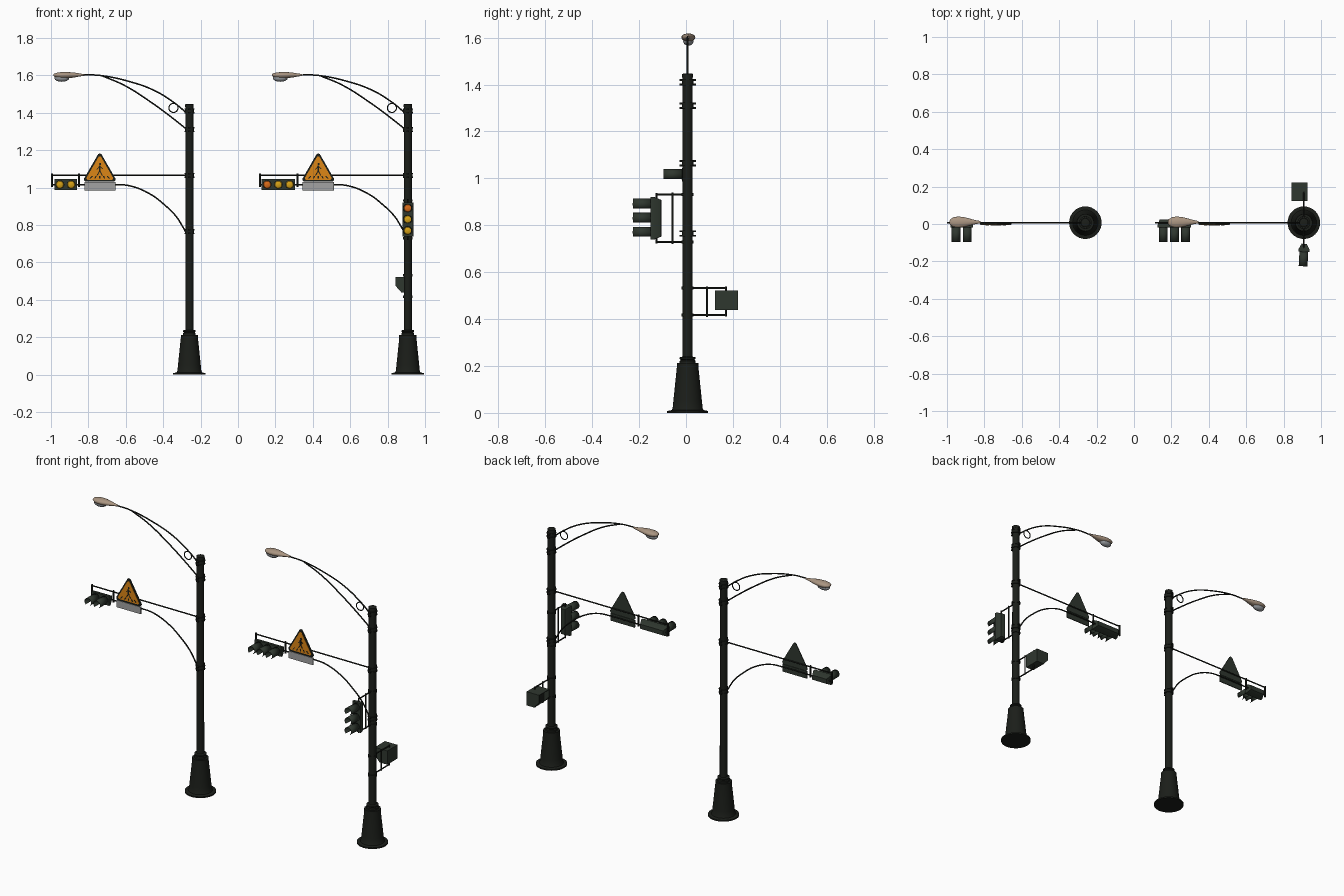
import bpy, bmesh, math
from mathutils import Vector, Matrix

if "Cube" in bpy.data.objects:
    bpy.data.objects.remove(bpy.data.objects["Cube"])

def mat(name, c):
    m = bpy.data.materials.new(name)
    m.diffuse_color = (*c, 1)
    m.use_nodes = True
    m.node_tree.nodes["Principled BSDF"].inputs["Base Color"].default_value = m.diffuse_color
    return m

DARK = mat("dark_paint", (0.011, 0.013, 0.010))
GREEN = mat("signal_paint", (0.028, 0.038, 0.028))
TAN = mat("lamp_shell", (0.40, 0.30, 0.22))
GLASS = mat("glass", (0.32, 0.34, 0.36))
ORANGE = mat("sign_orange", (0.72, 0.24, 0.008))
YELLOW = mat("yellow_light", (0.68, 0.36, 0.008))
RED = mat("orange_light", (0.70, 0.15, 0.01))
GREY = mat("panel_grey", (0.36, 0.36, 0.36))
CY = 0.007  # pole axis in y

def finish(name, bm, m, smooth=True):
    bmesh.ops.recalc_face_normals(bm, faces=bm.faces)
    me = bpy.data.meshes.new(name)
    bm.to_mesh(me)
    bm.free()
    ob = bpy.data.objects.new(name, me)
    bpy.context.collection.objects.link(ob)
    me.materials.append(m)
    if smooth:
        bpy.ops.object.select_all(action='DESELECT')
        ob.select_set(True)
        bpy.context.view_layer.objects.active = ob
        bpy.ops.object.shade_smooth_by_angle(angle=math.radians(35))
    return ob

def loft(name, rings, m):
    bm = bmesh.new()
    vs = [[bm.verts.new(p) for p in r] for r in rings]
    n = len(vs[0])
    for a, b in zip(vs, vs[1:]):
        for i in range(n):
            bm.faces.new((a[i], a[(i + 1) % n], b[(i + 1) % n], b[i]))
    bm.faces.new(vs[0])
    bm.faces.new(vs[-1])
    return finish(name, bm, m)

def lathe(name, prof, x, y, m, n=24):
    ang = [2 * math.pi * i / n for i in range(n)]
    return loft(name, [[(x + r * math.cos(a), y + r * math.sin(a), z) for a in ang] for r, z in prof], m)

def box(name, lo, hi, m):
    bm = bmesh.new()
    bmesh.ops.create_cube(bm, size=1)
    lo, hi = Vector(lo), Vector(hi)
    for v in bm.verts:
        v.co = Vector([(lo[i] + hi[i]) / 2 + v.co[i] * (hi[i] - lo[i]) for i in range(3)])
    return finish(name, bm, m, False)

def prism(name, pts, y0, y1, m):
    return loft(name, [[(x, y, z) for x, z in pts] for y in (y0, y1)], m)

def tube(name, pts, r=0.004, m=DARK, cyclic=False):
    cu = bpy.data.curves.new(name, 'CURVE')
    cu.dimensions = '3D'
    cu.bevel_depth, cu.bevel_resolution, cu.use_fill_caps, cu.resolution_u = r, 2, True, 8
    s = cu.splines.new('BEZIER')
    s.bezier_points.add(len(pts) - 1)
    for p, co in zip(s.bezier_points, pts):
        p.co = co
        p.handle_left_type = p.handle_right_type = 'AUTO'
    s.use_cyclic_u = cyclic
    ob = bpy.data.objects.new(name, cu)
    bpy.context.collection.objects.link(ob)
    cu.materials.append(m)
    bpy.ops.object.select_all(action='DESELECT')
    ob.select_set(True)
    bpy.context.view_layer.objects.active = ob
    bpy.ops.object.convert(target='MESH')

def disc(cx, cz, r, n=20):
    return [(cx + r * math.cos(2 * math.pi * i / n), cz + r * math.sin(2 * math.pi * i / n)) for i in range(n)]

def rounded(cx, cz, R, r):
    # upright triangle with rounded corners
    pts = []
    for k in range(3):
        a = math.radians(90 + 120 * k)
        for j in range(-3, 4):
            b = a + math.radians(20 * j)
            pts.append((cx + R * math.cos(a) + r * math.cos(b), cz + R * math.sin(a) + r * math.sin(b)))
    return pts

def clamp(x, z, half=0.013):
    # band around the pole with bolted lugs front and back
    prof = [(0.023, z - half), (0.027, z - half), (0.027, z - half / 2), (0.0245, z - half / 2),
            (0.0245, z + half / 2), (0.027, z + half / 2), (0.027, z + half), (0.023, z + half)]
    lathe("pole_clamp", prof, x, CY, DARK)
    for s in (-1, 1):
        zc = z + s * half * 0.75
        box("clamp_lug", (x - 0.007, CY - 0.035, zc - 0.004), (x + 0.007, CY + 0.035, zc + 0.004), DARK)

def signal(center, lights, horizontal, turn=0):
    # row of lights facing -y; center lies on the front face of the housing
    n, sp = len(lights), 0.06
    h = n * sp / 2
    M = Matrix.Translation(center) @ Matrix.Rotation(turn, 4, 'Z')
    def P(u, y, w):
        return M @ Vector((-w, y, u) if horizontal else (u, y, w))
    rings = [[P(u * a, y, w * b) for u, w in ((-1, -1), (1, -1), (1, 1), (-1, 1))]
             for y, a, b in ((0, 0.029, h), (0.014, 0.029, h), (0.043, 0.014, h - 0.012))]
    loft("signal_housing", rings, GREEN)
    for k, m in enumerate(lights):
        c = P(0, 0, h - sp * (k + 0.5))
        R = M.to_3x3()
        ring = lambda r, y: [c + R @ Vector((px, y, pz)) for px, pz in disc(0, 0, r)]
        loft("signal_lens", [ring(0.0205, 0), ring(0.018, -0.005), ring(0.009, -0.009)], m)
        # open visor, gap at the bottom
        bm = bmesh.new()
        prev = None
        for i in range(19):
            a = math.radians(-50 + 280 * i / 18)
            pair = [bm.verts.new(c + R @ Vector((0.0225 * math.cos(a), y, 0.0225 * math.sin(a)))) for y in (0, -0.077)]
            if prev:
                bm.faces.new((prev[0], pair[0], pair[1], prev[1]))
            prev = pair
        ob = finish("signal_visor", bm, GREEN)
        sol = ob.modifiers.new("thickness", 'SOLIDIFY')
        sol.thickness, sol.offset = 0.002, 0

def lamp(x):
    ang = [2 * math.pi * i / 20 for i in range(20)]
    rings = []
    for sx, w, t, b in ((-0.727, 0.006, 0.003, 0.004), (-0.722, 0.016, 0.008, 0.009), (-0.705, 0.026, 0.013, 0.016),
                        (-0.68, 0.030, 0.016, 0.019), (-0.65, 0.027, 0.016, 0.018), (-0.615, 0.018, 0.013, 0.013),
                        (-0.585, 0.010, 0.008, 0.007), (-0.562, 0.006, 0.005, 0.005)):
        rings.append([(x + sx, CY + 0.003 + w * math.cos(a), 1.602 + (t if math.sin(a) > 0 else b) * math.sin(a)) for a in ang])
    loft("lamp_head", rings, TAN)
    bm = bmesh.new()
    bmesh.ops.create_uvsphere(bm, u_segments=20, v_segments=12, radius=1,
        matrix=Matrix.Translation((x - 0.682, CY + 0.003, 1.586)) @ Matrix.Diagonal((0.04, 0.022, 0.020, 1)))
    finish("lamp_glass", bm, GLASS)

def sign(x):
    prism("sign_plate", rounded(x, 1.086, 0.084, 0.012), -0.003, 0.002, GREEN)
    prism("sign_border", rounded(x, 1.086, 0.082, 0.012), -0.004, -0.003, DARK)
    prism("sign_face", rounded(x, 1.086, 0.072, 0.009), -0.006, -0.004, ORANGE)
    box("sign_panel_back", (x - 0.083, -0.002, 0.985), (x + 0.083, 0.002, 1.03), GREEN)
    box("sign_panel", (x - 0.082, -0.005, 0.986), (x + 0.082, -0.002, 1.029), GREY)
    # walking figure over crossing stripes
    prism("figure_head", disc(x + 0.002, 1.126, 0.006, 12), -0.007, -0.006, DARK)
    limbs = [(0, 1.118, 0, 1.088, 0.005), (0, 1.09, -0.014, 1.066, 0.003), (0, 1.09, 0.013, 1.066, 0.003),
             (0, 1.115, -0.015, 1.098, 0.0025), (0, 1.115, 0.015, 1.1, 0.0025)]
    limbs += [(i * 0.02, 1.062, i * 0.026, 1.048, 0.0035) for i in (-2, -1, 0, 1, 2)]
    for x0, z0, x1, z1, w in limbs:
        prism("figure_bar", [(x + x0 - w, z0), (x + x0 + w, z0), (x + x1 + w, z1), (x + x1 - w, z1)], -0.007, -0.006, DARK)

def street_pole(x, end, lights):
    # base and shaft
    lathe("pole_base", [(0.087, 0), (0.087, 0.008), (0.068, 0.012), (0.064, 0.02), (0.061, 0.05), (0.046, 0.195),
                        (0.046, 0.212), (0.034, 0.212), (0.034, 0.222), (0.029, 0.226), (0.034, 0.23),
                        (0.034, 0.237), (0.021, 0.24)], x, CY, DARK, 32)
    lathe("pole_shaft", [(0.0215, 0.2), (0.021, 1.43), (0.023, 1.43), (0.023, 1.445), (0.015, 1.448)], x, CY, DARK)
    for z in (1.41, 1.31, 1.065, 0.765):
        clamp(x, z)
    # lamp arms with ring
    T = lambda pts: [(x + px, CY, pz) for px, pz in pts]
    tube("lamp_arm_upper", T([(-0.56, 1.603), (-0.48, 1.60), (-0.32, 1.567), (-0.187, 1.519), (-0.08, 1.453), (-0.01, 1.395)]))
    tube("lamp_arm_lower", T([(-0.47, 1.599), (-0.35, 1.548), (-0.21, 1.46), (-0.107, 1.385), (-0.012, 1.31)]))
    tube("arm_ring", T(disc(-0.085, 1.426, 0.024, 8)), 0.003, DARK, True)
    lamp(x)
    # signal arms
    tube("signal_arm_upper", T([(end, 1.067), (0, 1.067)]))
    tube("signal_arm_lower", T([(end, 1.016), (-0.6, 1.016), (-0.40, 1.016), (-0.32, 1.010), (-0.214, 0.968),
                                (-0.134, 0.909), (-0.07, 0.845), (-0.035, 0.79), (-0.015, 0.755)]))
    for px in (end + 0.003, -0.59):
        tube("arm_upright", T([(px, 1.003), (px, 1.075)]), 0.005)
    sign(x - 0.479)
    mid = -0.602 - 0.03 * len(lights)
    signal((x + mid, -0.018, 1.016), lights, True)

XL, XR = -0.26, 0.908
street_pole(XL, -0.738, [YELLOW, YELLOW])
street_pole(XR, -0.794, [RED, YELLOW, YELLOW])

# brackets on the right pole
def bracket(zt, zb, reach, bar, ht, hb):
    for z, hz in ((zt, ht), (zb, hb)):
        lathe("bracket_band", [(0.022, z - 0.006), (0.026, z - 0.006), (0.026, z + 0.006), (0.022, z + 0.006)], XR, CY, DARK)
        tube("bracket_arm", [(XR, CY, z), (XR, reach, z)])
        s = 0.006 if z > hz else -0.006
        tube("bracket_end", [(XR, reach, z + s), (XR, reach, hz)])
    tube("bracket_bar", [(XR, bar, zb - 0.008), (XR, bar, zt + 0.008)])

bracket(0.931, 0.729, -0.126, -0.057, 0.905, 0.75)
signal((XR, -0.149, 0.830), [RED, YELLOW, YELLOW], False, math.radians(-3))

# crossing signal box facing left, with hood
bracket(0.532, 0.417, 0.170, 0.090, 0.515, 0.44)
y0, y1 = 0.123, 0.222
box("crossing_box", (0.874, y0, 0.438), (0.927, y1, 0.522), GREEN)
box("crossing_lens", (0.871, y0 + 0.012, 0.448), (0.875, y1 - 0.012, 0.512), DARK)
box("crossing_hood_top", (0.842, y0, 0.518), (0.875, y1, 0.522), GREEN)
for y in (y0, y1 - 0.004):
    prism("crossing_hood_side", [(0.842, 0.522), (0.842, 0.475), (0.875, 0.438), (0.875, 0.522)], y, y + 0.004, GREEN)
